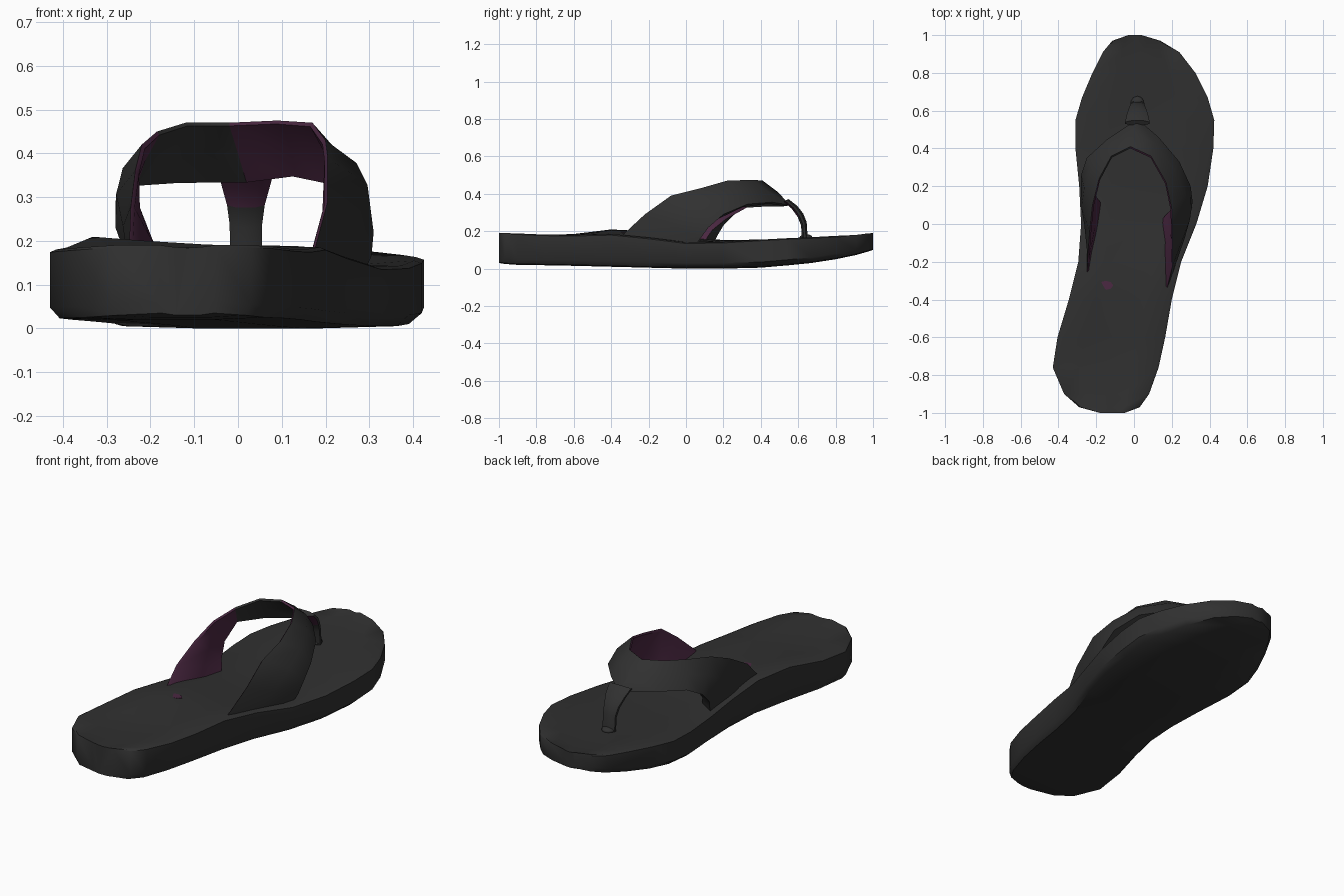
import bpy
import bmesh
from mathutils import Vector

cube = bpy.data.objects.get("Cube")
if cube:
    bpy.data.objects.remove(cube, do_unlink=True)


def material(name, color):
    mat = bpy.data.materials.new(name)
    mat.use_nodes = True
    mat.diffuse_color = color
    mat.node_tree.nodes["Principled BSDF"].inputs["Base Color"].default_value = color
    return mat


charcoal = material("charcoal rubber", (0.03, 0.03, 0.03, 1))
plum = material("plum lining", (0.07, 0.021, 0.054, 1))


def finish(obj, angle):
    bpy.ops.object.select_all(action='DESELECT')
    obj.select_set(True)
    bpy.context.view_layer.objects.active = obj
    bpy.ops.object.shade_smooth_by_angle(angle=angle)


def loft(name, rings, mats, index_rule=None, angle=0.8):
    """Skin a row of closed rings and cap both ends."""
    bm = bmesh.new()
    rows = [[bm.verts.new(point) for point in ring] for ring in rings]
    count = len(rows[0])
    for row, (first, second) in enumerate(zip(rows, rows[1:])):
        for side in range(count):
            after = (side + 1) % count
            face = bm.faces.new((first[side], first[after], second[after], second[side]))
            if index_rule:
                face.material_index = index_rule(row, side)
    bm.faces.new(rows[0])
    bm.faces.new(rows[-1])
    bmesh.ops.recalc_face_normals(bm, faces=bm.faces)
    mesh = bpy.data.meshes.new(name)
    bm.to_mesh(mesh)
    bm.free()
    obj = bpy.data.objects.new(name, mesh)
    bpy.context.collection.objects.link(obj)
    for mat in mats:
        mesh.materials.append(mat)
    finish(obj, angle)
    return obj


# Sole stations from heel to toe: y, right x, left x, bottom, right top, left top
sole_stations = [
    (-1, -.18, -.05, .03, .19, .19),
    (-.97, -.29, .03, .025, .19, .19),
    (-.9, -.37, .08, .02, .185, .188),
    (-.76, -.43, .13, .018, .18, .182),
    (-.6, -.405, .165, .015, .185, .18),
    (-.4, -.345, .2, .01, .21, .185),
    (-.2, -.295, .25, .005, .2, .165),
    (0, -.28, .33, 0, .17, .14),
    (.2, -.29, .39, 0, .153, .143),
    (.4, -.31, .42, .005, .155, .155),
    (.55, -.31, .425, .018, .16, .163),
    (.67, -.275, .39, .03, .168, .168),
    (.8, -.22, .325, .05, .175, .175),
    (.91, -.165, .24, .073, .18, .18),
    (.97, -.115, .14, .09, .188, .188),
    (1, -.03, .04, .1, .19, .19),
]


def sole_ring(y, x_right, x_left, bottom, top_right, top_left):
    middle, half = (x_right + x_left) / 2, (x_left - x_right) / 2
    ring = []
    for across, dip in ((-1, .006), (-.95, 0), (-.5, .004), (0, .006),
                        (.5, .004), (.95, 0), (1, .006)):
        blend = (across + 1) / 2
        height = top_right + (top_left - top_right) * blend - dip
        ring.append((middle + half * across, y, height))
    for across, lift in ((1, .03), (.92, .005), (.4, 0), (-.4, 0), (-.92, .005), (-1, .03)):
        ring.append((middle + half * across, y, bottom + lift))
    return ring


loft("sole", [sole_ring(*station) for station in sole_stations], [charcoal])

# Strap stations from left anchor over the arch to right anchor:
# rear upper edge, front lower edge, lower edge thickness, outward bulge
strap_stations = [
    ((.17, -.36, .16), (.28, .04, .11), .14, 0),
    ((.205, -.22, .29), (.305, .08, .165), .145, .015),
    ((.205, -.08, .39), (.31, .12, .22), .125, .045),
    ((.2, .08, .43), (.3, .2, .29), .095, .03),
    ((.17, .22, .47), (.24, .33, .345), .04, .02),
    ((.09, .36, .475), (.13, .46, .355), .02, .015),
    ((-.02, .41, .47), (.02, .555, .34), .02, .01),
    ((-.12, .36, .47), (-.14, .45, .34), .02, .01),
    ((-.185, .24, .45), (-.25, .35, .34), .035, .015),
    ((-.22, .1, .42), (-.28, .26, .29), .075, .02),
    ((-.235, -.04, .36), (-.28, .2, .23), .105, .025),
    ((-.245, -.18, .28), (-.262, .17, .18), .1, .01),
    ((-.25, -.29, .16), (-.25, .14, .12), .09, 0),
]
foot_center = Vector((0, 0, .15))


def toward_foot(point, distance):
    return point + (foot_center - point).normalized() * distance


def strap_ring(upper, lower, thickness, bulge):
    upper, lower = Vector(upper), Vector(lower)
    middle = toward_foot((upper + lower) / 2, -bulge)
    return [upper, middle, lower, toward_foot(lower, thickness),
            toward_foot(middle, thickness * .5 + .012), toward_foot(upper, .012)]


def strap_lining(row, side):
    # Inner faces and rear rim are lined, except on the right half of the arch
    return 1 if side > 2 and row not in (6, 7) else 0


loft("strap", [strap_ring(*station) for station in strap_stations],
     [charcoal, plum], strap_lining)

# Toe post flows down from the strap: y, height, half width, half depth
post_stations = [
    (.535, .365, .065, .012),
    (.58, .328, .055, .014),
    (.612, .285, .043, .015),
    (.63, .24, .037, .015),
    (.637, .14, .036, .015),
]
post_rings = []
for y, z, wide, deep in post_stations:
    post_rings.append([(.018 + wide * a, y + deep * b, z + deep * b * .6)
                       for a, b in ((-1, -.4), (-.5, -1), (.5, -1), (1, -.4),
                                    (1, .4), (.5, 1), (-.5, 1), (-1, .4))])
loft("toe_post", post_rings, [charcoal, plum],
     lambda row, side: 1 if row < 2 and side < 3 else 0)

# Small collar where the post enters the sole
bpy.ops.mesh.primitive_uv_sphere_add(segments=10, ring_count=6, radius=.035,
                                     location=(.018, .642, .166))
collar = bpy.context.object
collar.name = "post_collar"
collar.scale.z = .5
collar.data.materials.append(charcoal)
finish(collar, 0.8)

# Faint plum mark on the insole
bpy.ops.mesh.primitive_cylinder_add(vertices=8, radius=.04, depth=.008,
                                    location=(-.15, -.325, .189))
mark = bpy.context.object
mark.name = "insole_mark"
mark.scale.y = .6
mark.data.materials.append(plum)
